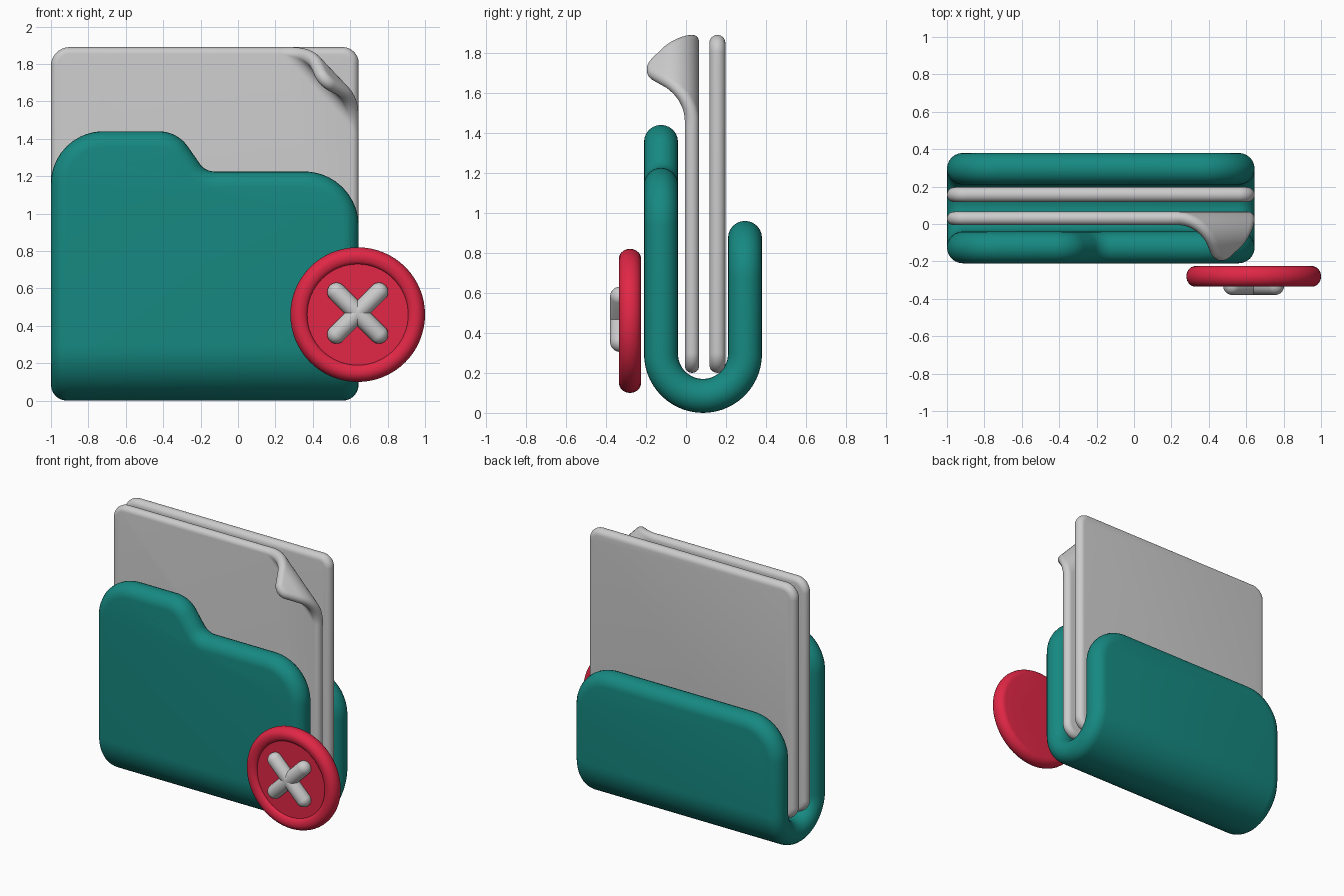
import bpy, bmesh, math
from mathutils import Vector, Matrix

if "Cube" in bpy.data.objects:
    bpy.data.objects.remove(bpy.data.objects["Cube"])


def material(name, color):
    m = bpy.data.materials.new(name)
    m.diffuse_color = color
    m.use_nodes = True
    m.node_tree.nodes["Principled BSDF"].inputs["Base Color"].default_value = m.diffuse_color
    return m


def finish(name, bm, mat=None):
    bmesh.ops.recalc_face_normals(bm, faces=bm.faces[:])
    me = bpy.data.meshes.new(name)
    bm.to_mesh(me)
    bm.free()
    ob = bpy.data.objects.new(name, me)
    bpy.context.collection.objects.link(ob)
    if mat:
        me.materials.append(mat)
    bpy.ops.object.select_all(action='DESELECT')
    ob.select_set(True)
    bpy.context.view_layer.objects.active = ob
    bpy.ops.object.shade_smooth_by_angle(angle=math.radians(35))
    return ob


def rounded_outline(corners, steps=12):
    """Counter-clockwise corners (x, y, radius) -> list of (point, outward normal)."""
    out = []
    for i, (x, y, r) in enumerate(corners):
        p = Vector((x, y))
        a = Vector(corners[i - 1][:2]) - p
        b = Vector(corners[(i + 1) % len(corners)][:2]) - p
        sign = 1 if b.x * a.y - b.y * a.x > 0 else -1
        a.normalize()
        b.normalize()
        half = math.acos(a.dot(b)) / 2
        c = p + (a + b).normalized() * r / math.sin(half)
        t = r / math.tan(half)
        da, db = p + a * t - c, p + b * t - c
        for k in range(steps + 1):
            d = da.lerp(db, k / steps).normalized()
            out.append((c + d * r, d * sign))
    return out


def slab(corners, r, steps=12):
    """Flat sheet of thickness 2r with fully rounded edges, lying in xy."""
    bm = bmesh.new()
    outline = rounded_outline(corners)
    rings = []
    for k in range(steps + 1):
        th = math.pi * (k / steps - 0.5)
        inset = r * (1 - math.cos(th))
        rings.append([bm.verts.new((*(p - n * inset), r * math.sin(th))) for p, n in outline])
    count = len(outline)
    for lo, hi in zip(rings, rings[1:]):
        for i in range(count):
            j = (i + 1) % count
            bm.faces.new((lo[i], lo[j], hi[j], hi[i]))
    bm.faces.new(rings[0][::-1])
    bm.faces.new(rings[-1])
    return bm


def cut(bm, origin, direction, distances):
    for d in distances:
        bmesh.ops.bisect_plane(bm, geom=bm.verts[:] + bm.edges[:] + bm.faces[:], dist=1e-5,
                               plane_co=origin + direction * d, plane_no=direction)


teal = material("teal", (0.008, 0.25, 0.22, 1))
red = material("red", (0.75, 0.02, 0.06, 1))
L, R = -1.0, 0.645

# Folder: one flat sheet with a tab, bent into a U
bend_r, bend_y, bend_z = 0.21, 0.085, 0.295
arc = math.pi * bend_r
low = -(arc + 0.96 - bend_z)
bm = slab([(L, low, 0.28), (R, low, 0.28), (R, 1.225 - bend_z, 0.29), (-0.175, 1.225 - bend_z, 0.1),
           (-0.325, 1.44 - bend_z, 0.19), (L, 1.44 - bend_z, 0.28)], 0.085)
cut(bm, Vector(), Vector((0, -1, 0)), [arc * k / 28 for k in range(29)])
for v in bm.verts:
    x, s, w = v.co
    a = min(max(-s / bend_r, 0), math.pi)
    rise = s if s > 0 else max(-s - arc, 0)
    v.co = (x, bend_y - (bend_r + w) * math.cos(a), bend_z + rise - (bend_r + w) * math.sin(a))
finish("folder", bm, teal)

# Paper sheets, the front one with a curled corner
sheet = [(L, 0.2, 0.1), (R, 0.2, 0.1), (R, 1.89, 0.085), (L, 1.89, 0.1)]
curl_start = Vector((0.2, 1.89, 0))
curl_dir = Vector((0.726, 0.688, 0)).normalized()
curl_r, curl_max = 0.1, math.radians(110)
for name, y, curled in (("front_paper", 0.03, True), ("back_paper", 0.157, False)):
    bm = slab(sheet, 0.04 if not curled else 0.036)
    if curled:
        cut(bm, curl_start, curl_dir, [curl_r * curl_max * k / 12 for k in range(13)])
        for v in bm.verts:
            w = v.co.z
            d = (Vector((v.co.x, v.co.y, 0)) - curl_start).dot(curl_dir)
            if d > 0:
                a = min(d / curl_r, curl_max)
                extra = max(d - curl_r * curl_max, 0)
                along = (curl_r - w) * math.sin(a) + extra * math.cos(a)
                up = curl_r - (curl_r - w) * math.cos(a) + extra * math.sin(a)
                v.co += curl_dir * (along - d)
                v.co.z = up
    for v in bm.verts:
        v.co = (v.co.x, y - v.co.z, v.co.y)
    finish(name, bm)

# Button: lathed disc with a raised rim
cx, cz = 0.64, 0.46
profile = [(0, -0.225), (0.15, -0.225)]
profile += [(0.312 + 0.048 * math.cos(t), -0.28 + 0.055 * math.sin(t))
            for t in [math.pi * (0.5 - k / 14) for k in range(15)]]
profile += [(0.312 - 0.042 * math.sin(t), -0.31 - 0.025 * math.cos(t))
            for t in [math.pi / 2 * k / 6 for k in range(1, 7)]]
profile += [(0, -0.31)]
bm = bmesh.new()
verts = [bm.verts.new((r, y, 0)) for r, y in profile]
edges = [bm.edges.new(e) for e in zip(verts, verts[1:])]
bmesh.ops.spin(bm, geom=verts + edges, cent=(0, 0, 0), axis=(0, 1, 0), angle=2 * math.pi, steps=64)
bmesh.ops.remove_doubles(bm, verts=bm.verts[:], dist=1e-5)
bmesh.ops.translate(bm, verts=bm.verts[:], vec=(cx, 0, cz))
finish("button", bm, red)

# Crossed stitches on the button
for name, angle in (("stitch_rising", 45), ("stitch_falling", -45)):
    bm = bmesh.new()
    bmesh.ops.create_uvsphere(bm, u_segments=24, v_segments=15, radius=0.05)
    for v in bm.verts:
        v.co.z += math.copysign(0.16, v.co.z)
    bmesh.ops.transform(bm, verts=bm.verts[:], matrix=Matrix.Translation((cx, -0.33, cz + 0.008))
                        @ Matrix.Rotation(math.radians(angle), 4, 'Y'))
    finish(name, bm)
